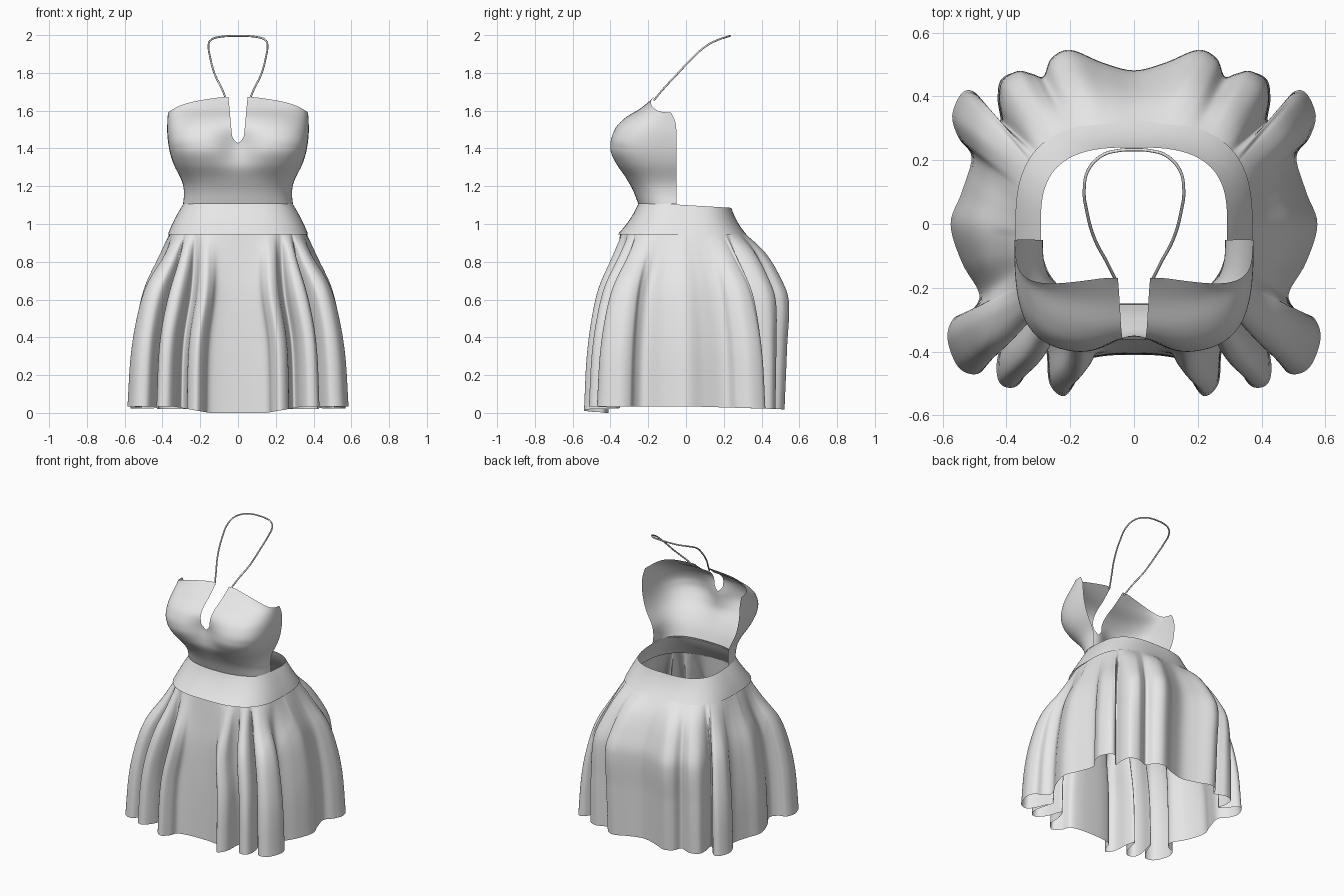
import bpy, bmesh, math
from mathutils import Vector

cube = bpy.data.objects.get("Cube")
if cube:
    bpy.data.objects.remove(cube, do_unlink=True)

fabric = bpy.data.materials.new("light_grey_fabric")
fabric.use_nodes = True
fabric.diffuse_color = (0.8, 0.8, 0.8, 1)
fabric.node_tree.nodes["Principled BSDF"].inputs["Base Color"].default_value = (0.8, 0.8, 0.8, 1)


def spline(keys, t):
    """Smooth value at t through (position, value) keys."""
    t = min(max(t, keys[0][0]), keys[-1][0])
    i = max(k for k in range(len(keys) - 1) if keys[k][0] <= t)

    def slope(k):
        a, b = keys[max(k - 1, 0)], keys[min(k + 1, len(keys) - 1)]
        return (b[1] - a[1]) / (b[0] - a[0])
    (t0, p0), (t1, p1) = keys[i], keys[i + 1]
    h = t1 - t0
    u = (t - t0) / h
    return (p0 * (1 + 2 * u) * (1 - u) ** 2 + slope(i) * h * u * (1 - u) ** 2
            + p1 * u * u * (3 - 2 * u) + slope(i + 1) * h * u * u * (u - 1))


def squircle(angle, n):
    """Point on a unit rounded square; angle 0 is +x."""
    c, s = math.cos(angle), math.sin(angle)
    r = (abs(c) ** n + abs(s) ** n) ** (-1 / n)
    return c * r, s * r


def sheet(name, grids, closed=False):
    """Skin each grid of points into one smooth cloth sheet."""
    bm = bmesh.new()
    for rows in grids:
        verts = [[bm.verts.new(p) for p in row] for row in rows]
        width = len(rows[0])
        for a, b in zip(verts, verts[1:]):
            for i in range(width if closed else width - 1):
                j = (i + 1) % width
                bm.faces.new((a[i], a[j], b[j], b[i]))
    bmesh.ops.remove_doubles(bm, verts=bm.verts, dist=0.0002)
    bmesh.ops.recalc_face_normals(bm, faces=bm.faces)
    for f in bm.faces:
        f.smooth = True
    mesh = bpy.data.meshes.new(name)
    bm.to_mesh(mesh)
    bm.free()
    mesh.materials.append(fabric)
    obj = bpy.data.objects.new(name, mesh)
    bpy.context.collection.objects.link(obj)


# Bodice: open-backed front panel with a narrow neck notch
WIDTH = [(1.1, .292), (1.16, .286), (1.22, .295), (1.32, .342), (1.4, .365), (1.5, .375), (1.67, .365)]
FRONT = [(1.1, -.25), (1.18, -.282), (1.24, -.318), (1.32, -.378), (1.4, -.41), (1.5, -.383),
         (1.56, -.328), (1.61, -.245), (1.67, -.17)]
BACK = [(1.1, -.05), (1.46, -.05), (1.54, -.057), (1.59, -.08), (1.63, -.11), (1.67, -.14)]
SQUARE = [(1.1, 2.6), (1.25, 3), (1.4, 3.7), (1.5, 3.3), (1.6, 2.3), (1.67, 2.2)]
TOP = [(0, 1.672), (.15, 1.67), (.55, 1.65), (.82, 1.625), (1, 1.59)]
ROWS, COLS, NOTCH = 44, 36, 1.4325


def bodice_half(side):
    rows = []
    for r in range(ROWS + 1):
        row = []
        for c in range(COLS + 1):
            angle = math.pi / 2 * (1 - c / COLS)
            top = spline(TOP, squircle(angle, 2.2)[0])
            z = 1.105 + (top - 1.105) * r / ROWS
            zc = 1.105 + 0.567 * r / ROWS
            gap = 0
            if zc > NOTCH:
                gap = .029 * min(1, (zc - NOTCH) / .03) ** .5 + .09 * (zc - NOTCH)
            sx, sy = squircle(angle, spline(SQUARE, z))
            w, back = spline(WIDTH, z), spline(BACK, z)
            x = gap + (w - gap) * sx
            dip = .06 * math.exp(-(x / .1) ** 2 - ((z - 1.41) / .1) ** 2)
            row.append((side * x, back + (spline(FRONT, z) - back) * sy + dip, z))
        rows.append(row)
    return rows


sheet("bodice", [bodice_half(1), bodice_half(-1)])


# Waistband: flared ring, a little lower at the back
def ring_point(angle, half_x, front, back, n):
    sx, sy = squircle(angle, n)
    return half_x * sx, (front + back) / 2 + (back - front) / 2 * sy


band = []
for k in range(9):
    v = k / 8
    side_flare = 1.25 * v - .25 * v * v
    flare = .55 * v + .45 * v * v
    row = []
    for i in range(128):
        x, y = ring_point(math.tau * i / 128, .292 + .08 * side_flare,
                          -.25 - .112 * flare, .24 + .08 * flare, 2.9)
        row.append((x, y, 1.1 - .156 * v - .06 * y * (1 - v)))
    band.append(row)
sheet("waistband", [band], closed=True)

# Skirt: hem outline of one half, back centre to front centre
HEM = [(0, .48), (.1, .505), (.2, .545), (.26, .52), (.285, .465), (.32, .475), (.37, .49),
       (.425, .465), (.435, .4), (.425, .33), (.46, .36), (.5, .415), (.54, .41), (.57, .34),
       (.55, .27), (.51, .21), (.54, .1), (.575, 0), (.54, -.12), (.485, -.22), (.515, -.275),
       (.565, -.295), (.585, -.36), (.55, -.45), (.49, -.47), (.45, -.42), (.4, -.31),
       (.43, -.43), (.42, -.5), (.37, -.51), (.33, -.45), (.3, -.35), (.275, -.4),
       (.265, -.5), (.22, -.54), (.18, -.49), (.16, -.435), (.1, -.415), (0, -.41)]
outline = [Vector(p) for p in HEM + [(-x, y) for x, y in HEM[-2:0:-1]]]
STEPS, count = 6, len(outline)
hem = []
for i in range(count):
    a, b, c, d = (outline[(i + k) % count] for k in (-1, 0, 1, 2))
    for s in range(STEPS):
        u = s / STEPS
        hem.append(b + .5 * u * (c - a + u * (2 * a - 5 * b + 4 * c - d
                                              + u * (3 * (b - c) + d - a))))

# Each fold gathers to a smoothed position on the waist
SPAN = 15
gather = []
for i in range(len(hem)):
    total = Vector((0, 0))
    for k in range(-SPAN, SPAN + 1):
        total += hem[(i + k) % len(hem)].normalized()
    gather.append(math.atan2(total.y, total.x))

SIDE_DROP = [(0, 0), (.14, .28), (.31, .62), (.48, .8), (.7, .93), (1, 1)]
BACK_DROP = [(0, 0), (.11, .47), (.25, .81), (.38, 1), (.65, .96), (1, .9)]
skirt = []
for r in range(41):
    v = r / 40
    side_f, back_f = spline(SIDE_DROP, v), spline(BACK_DROP, v)
    row = []
    for p, angle in zip(hem, gather):
        backness = min(1, max(0, p.y / .42)) * max(0, 1 - (p.x / .52) ** 4)
        f = side_f + (back_f - side_f) * backness
        x, y = ring_point(angle, .36, -.348, .31, 2.8)
        # Hem dips at the front panel and slightly at the back
        if p.y < 0:
            low = .035 * min(1, max(0, abs(p.x) - .15) / .2)
        else:
            low = .035 - .03 * p.y
        x += (p.x - x) * f
        y += (p.y - y) * f
        z = .955 + (low - .955) * v
        # Front folds sway inward at mid height
        if p.y < 0:
            x *= 1 - .25 * max(0, 1 - abs(x) / .45) * math.exp(-((z - .65) / .2) ** 2)
        row.append((x, y, z))
    skirt.append(row)
sheet("skirt", [skirt], closed=True)

# Neck strap: thin loop from both sides of the notch
LOOP = [(.06, -.17, 1.655), (.085, -.12, 1.715), (.122, -.05, 1.79), (.148, .04, 1.885),
        (.156, .11, 1.945), (.143, .17, 1.975), (.1, .215, 1.99), (.05, .23, 1.995)]
path = LOOP + [(0, .233, 1.996)] + [(-x, y, z) for x, y, z in reversed(LOOP)]
curve = bpy.data.curves.new("neck_strap", "CURVE")
curve.dimensions = "3D"
curve.bevel_depth = .005
curve.bevel_resolution = 2
curve.resolution_u = 6
line = curve.splines.new("BEZIER")
line.bezier_points.add(len(path) - 1)
for point, co in zip(line.bezier_points, path):
    point.co = co
    point.handle_left_type = point.handle_right_type = "AUTO"
curve.materials.append(fabric)
strap = bpy.data.objects.new("neck_strap", curve)
bpy.context.collection.objects.link(strap)
